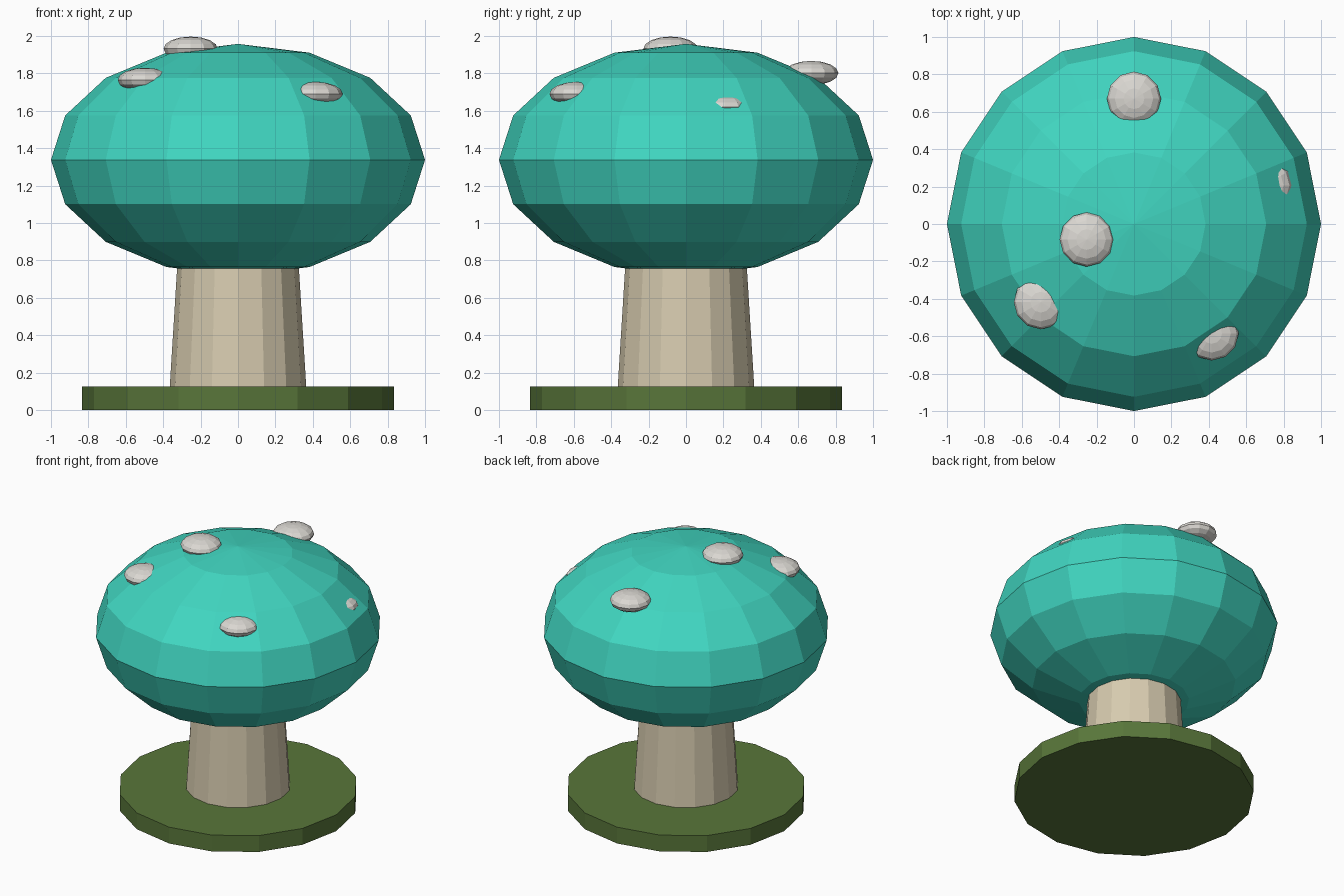
import bpy

if "Cube" in bpy.data.objects:
    bpy.data.objects.remove(bpy.data.objects["Cube"])


def material(name, rgb):
    m = bpy.data.materials.new(name)
    m.diffuse_color = (*rgb, 1.0)
    m.use_nodes = True
    m.node_tree.nodes["Principled BSDF"].inputs["Base Color"].default_value = m.diffuse_color
    return m


TEAL = material("teal cap", (0.052, 0.67, 0.53))
CREAM = material("cream stem", (0.68, 0.60, 0.43))
GREEN = material("grass green", (0.098, 0.18, 0.042))
PALE = material("pale spots", (0.70, 0.68, 0.64))


def finish(name, mat):
    ob = bpy.context.object
    ob.name = name
    ob.data.materials.append(mat)
    bpy.ops.object.transform_apply(location=False, rotation=False, scale=True)
    return ob


def cone(name, r1, r2, z1, z2, mat):
    bpy.ops.mesh.primitive_cone_add(vertices=16, radius1=r1, radius2=r2,
                                    depth=z2 - z1, location=(0, 0, (z1 + z2) / 2))
    return finish(name, mat)


def ellipsoid(name, segments, rings, loc, r, h, mat):
    bpy.ops.mesh.primitive_uv_sphere_add(segments=segments, ring_count=rings,
                                         radius=1, location=loc)
    bpy.context.object.scale = (r, r, h)
    return finish(name, mat)


# Grass disc and tapered stem
cone("grass_base", 0.833, 0.833, 0.0, 0.125, GREEN)
cone("stem", 0.372, 0.318, 0.01, 0.88, CREAM)

# Flattened, faceted cap
ellipsoid("cap", 16, 8, (0, 0, 1.338), 1.0, 0.62, TEAL)

# Spots, partly sunk into the cap
spots = [(-0.253, -0.083, 1.932), (0.0, 0.67, 1.802), (-0.498, -0.418, 1.765),
         (0.415, -0.585, 1.69), (0.697, 0.207, 1.62)]
for i, loc in enumerate(spots, 1):
    ellipsoid(f"spot_{i}", 12, 8, loc, 0.145, 0.065, PALE)
